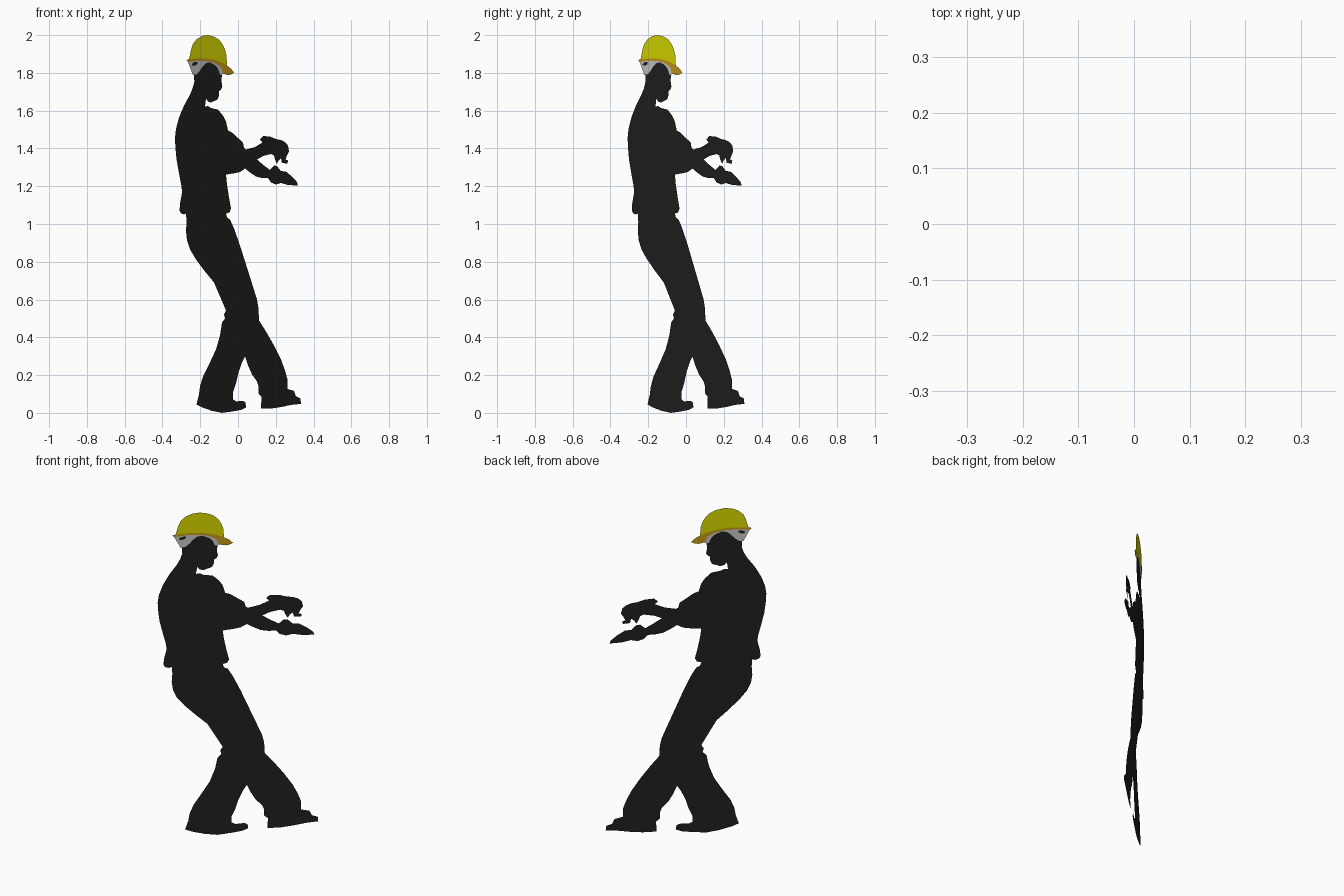
import bpy, bmesh, math

SCALE, X0, Z0 = 189.0, 238.0, 413.5   # drawing units per metre, centre line, ground line
SLOPE = 0.927                          # the flat figure stands on a diagonal: y = SLOPE * x


def material(name, colour):
    m = bpy.data.materials.new(name)
    m.diffuse_color = (*colour, 1)
    return m


black = material("black", (0.015, 0.015, 0.015))
yellow = material("yellow", (0.72, 0.72, 0.0))
orange = material("orange", (0.6, 0.33, 0.01))


def cutout(name, outline, mat=None, offsets=(0.0,)):
    """Flat sheet from an outline of (across, down) drawing points."""
    n = math.hypot(1, SLOPE)
    bm = bmesh.new()
    for off in offsets:
        verts = []
        for u, v in outline:
            x = (u - X0) / SCALE
            verts.append(bm.verts.new((x + off * SLOPE / n, x * SLOPE - off / n, (Z0 - v) / SCALE)))
        face = bm.faces.new(verts)
        face.normal_update()
        if face.normal.y > 0:
            face.normal_flip()
    bmesh.ops.triangulate(bm, faces=bm.faces[:])
    me = bpy.data.meshes.new(name)
    bm.to_mesh(me)
    bm.free()
    if mat:
        me.materials.append(mat)
    ob = bpy.data.objects.new(name, me)
    bpy.context.collection.objects.link(ob)
    return ob


# Helmet shell, rim with brim, and side strap
rim_top = [(189, 59.5), (198, 58.8), (207, 59), (215, 60.5), (222, 63), (227, 66)]
rim_low = [(221, 67.5), (215, 63.5), (208, 61.5), (198, 61.2), (188, 62.5)]
cutout("helmet_shell", rim_top + [
    (226.5, 56), (225, 50), (222.5, 44.5), (219, 40), (214, 37), (208, 35.5), (202, 36.3),
    (197, 39.3), (193, 44), (191, 50), (190, 55)], yellow)
cutout("helmet_brim", rim_top + [
    (231, 69), (234, 73), (231, 75), (228, 75.5), (223, 74)] + rim_low + [(186.5, 60.5)], orange)
strap_edge = [(193, 75.5), (197, 74.5), (200, 71), (203, 66.5), (206, 63.5), (210, 62.7),
              (215, 65.5), (218, 69), (220, 75), (222, 75.5), (223, 74)]
cutout("helmet_strap", strap_edge + rim_low, None)
cutout("strap_slot", [(191.5, 64.5), (194, 62.5), (197, 62.5), (197, 64.5), (194.5, 66), (192, 66)],
       black, (-0.002, 0.002))

# Head and neck
cutout("head", strap_edge[1:-1] + [
    (221.3, 81), (222.3, 87), (221, 90), (219, 91.5), (219, 96), (217.5, 100), (214, 101.5),
    (211, 103), (208, 102), (206, 99), (205.5, 103), (205, 107), (190, 95), (192.5, 89),
    (194.3, 82), (194, 75.3)], black)

# Torso in a loose shirt
cutout("torso", [
    (205, 107), (190, 95), (184, 106), (179, 118), (176, 129), (175, 138), (175.3, 147),
    (176.5, 160), (179, 174), (181.5, 187), (182, 193), (180, 204), (179.5, 211), (181, 214),
    (184, 215), (186, 214), (226, 214), (229.5, 213), (231, 209), (229, 198), (227, 185),
    (226, 175), (228, 131), (226, 122), (223, 116), (218, 110), (211, 108.5), (208, 106.5)], black)

# Forearms and hands reaching forward
cutout("sleeve", [(226, 175), (234, 173.8), (240, 172.5), (245, 169), (257, 160), (246, 150),
                  (244, 148.5), (243, 143), (238, 138.5), (232, 133), (228, 131)], black)
cutout("upper_arm_and_hand", [
    (257, 160), (263, 156.5), (271, 154.5), (274, 156), (275, 160), (277, 164.5), (278.5, 161),
    (281, 158.5), (282, 163.5), (287.5, 164), (288, 161), (285.5, 160), (287, 156), (289, 152),
    (288, 146), (285, 142.5), (281, 140.5), (276, 139.5), (270, 137), (263, 136.5), (260, 140),
    (262.5, 143), (255, 147.5), (246, 150)], black)
cutout("lower_arm_and_hand", [
    (245, 169), (250, 173), (256, 177), (262, 178.5), (268, 178.5), (271, 183), (276, 185),
    (281, 183.5), (288, 185.5), (298, 186), (297, 182.5), (292, 177), (286, 172), (281, 171.5),
    (277, 166.5), (274, 166), (270, 170.5), (264, 166), (257, 160)], black)

# Trousers down to the knee split, then each lower leg with its shoe
cutout("trousers", [
    (186, 214), (186.5, 222), (186, 232), (187, 241), (190, 250), (196, 260), (205, 272),
    (214, 283), (220, 297), (226, 311), (224, 315), (245, 357), (259, 321), (258.5, 309),
    (257, 300), (252, 284), (246, 265), (240, 246), (234, 229), (230, 220), (227, 218), (226, 214)],
    black)
cutout("rear_leg_and_shoe", [
    (224, 315), (225, 319), (222, 323), (220, 336), (216, 350), (209, 365), (203, 377), (200, 387),
    (199, 395), (196.5, 405), (202, 408), (212, 411.5), (222, 413.5), (233, 412), (241, 410.5),
    (246, 408), (245.5, 403), (243, 401.5), (236, 402), (233, 400), (233, 393), (236, 384),
    (238.5, 373), (242, 363), (245, 357)], black)
cutout("front_leg_and_shoe", [
    (245, 357), (248, 366), (252, 375), (257, 382), (258.5, 387), (258.5, 394), (261.5, 397.5),
    (261, 409), (272, 409), (282, 407.5), (291, 405.5), (301, 404.5), (300.5, 399), (296, 397),
    (294, 391.5), (287.5, 389.5), (287.5, 380), (285, 371), (281, 360), (274, 346), (266, 332),
    (259, 321)], black)
